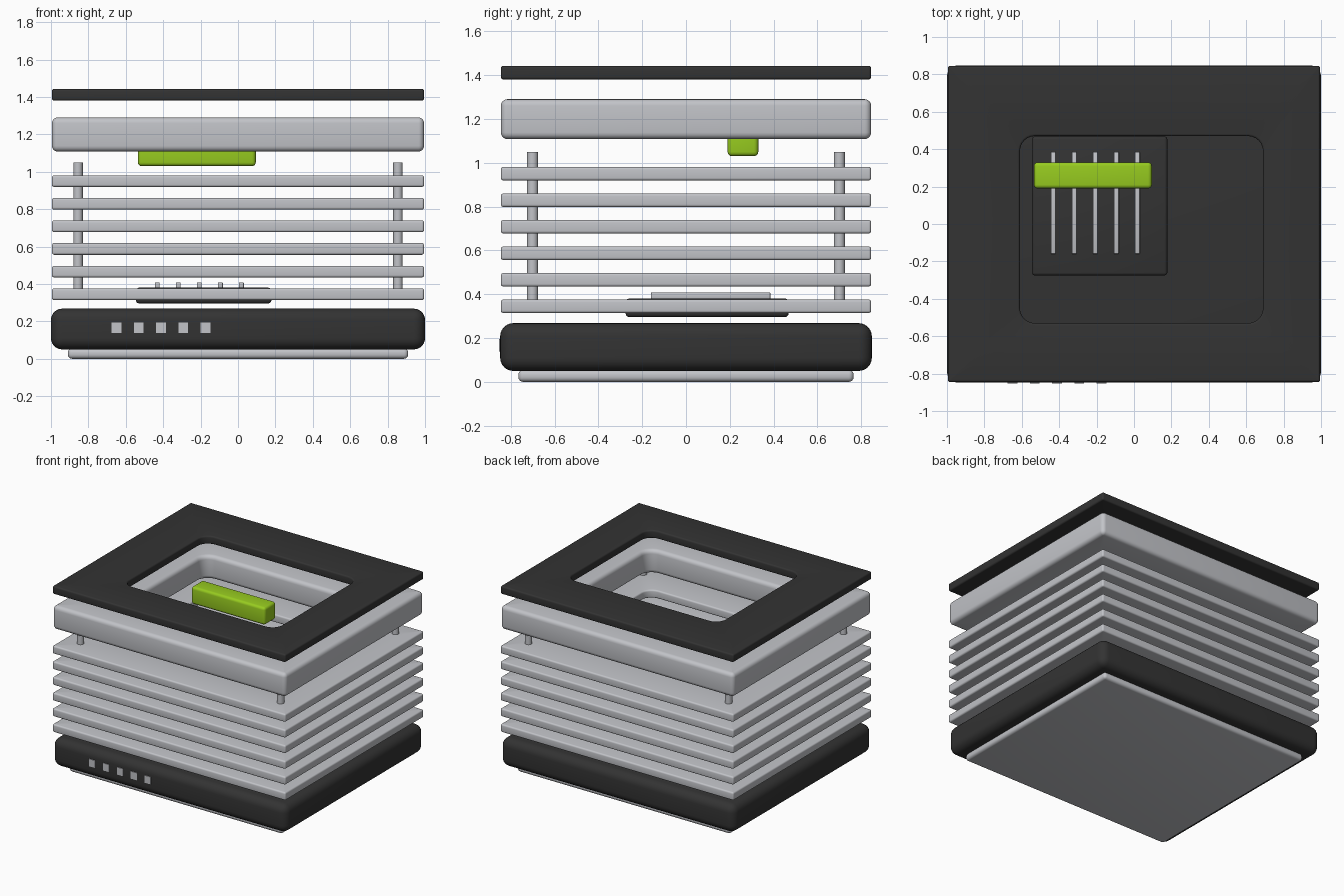
import bpy, bmesh, math

if "Cube" in bpy.data.objects:
    bpy.data.objects.remove(bpy.data.objects["Cube"])


def material(name, rgb):
    m = bpy.data.materials.new(name)
    m.diffuse_color = (*rgb, 1)
    m.use_nodes = True
    m.node_tree.nodes["Principled BSDF"].inputs["Base Color"].default_value = m.diffuse_color
    return m


DARK = material("charcoal", (0.033, 0.033, 0.033))
GREY = material("light grey", (0.54, 0.55, 0.58))
GREEN = material("lime green", (0.31, 0.60, 0.014))


def finish(name, bm, mat):
    bmesh.ops.recalc_face_normals(bm, faces=bm.faces)
    me = bpy.data.meshes.new(name)
    bm.to_mesh(me)
    bm.free()
    me.materials.append(mat)
    ob = bpy.data.objects.new(name, me)
    bpy.context.collection.objects.link(ob)
    bpy.context.view_layer.objects.active = ob
    bpy.ops.object.select_all(action='DESELECT')
    ob.select_set(True)
    bpy.ops.object.shade_smooth_by_angle(angle=math.radians(35))
    return ob


def box(name, x, y, z, mat, bevel=0.0, segments=4):
    """Box between (min, max) pairs with rounded edges."""
    bm = bmesh.new()
    bmesh.ops.create_cube(bm, size=1)
    for v in bm.verts:
        v.co = [(a + b) / 2 + c * (b - a) for c, (a, b) in zip(v.co, (x, y, z))]
    if bevel:
        bmesh.ops.bevel(bm, geom=bm.edges[:], offset=bevel, segments=segments,
                        profile=0.5, affect='EDGES')
    return finish(name, bm, mat)


def rounded_ring(x, y, z, radius, inset, n=6):
    """Points of a rounded rectangle, shrunk by inset."""
    r = max(radius - inset, 0.002)
    x0, x1, y0, y1 = x[0] + inset, x[1] - inset, y[0] + inset, y[1] - inset
    pts = []
    for k, (cx, cy) in enumerate(((x1 - r, y1 - r), (x0 + r, y1 - r),
                                  (x0 + r, y0 + r), (x1 - r, y0 + r))):
        for i in range(n + 1):
            a = math.pi / 2 * (k + i / n)
            pts.append((cx + r * math.cos(a), cy + r * math.sin(a), z))
    return pts


OPEN_X, OPEN_Y = (-0.61, 0.69), (-0.53, 0.47)


def frame(name, z0, z1, mat, bevel, half=(0.995, 0.845)):
    """Rectangular slab with a rounded window and rounded rims."""
    X, Y = (-half[0], half[0]), (-half[1], half[1])
    # Cross-section side going upward: (inset, height)
    angles = [math.pi / 2 * i / 4 for i in range(5)]
    side = [(bevel * (1 - math.sin(a)), z0 + bevel * (1 - math.cos(a))) for a in angles]
    side += [(bevel * (1 - math.cos(a)), z1 - bevel * (1 - math.sin(a))) for a in angles]
    loops = [rounded_ring(X, Y, z, bevel, i) for i, z in side]
    loops += [rounded_ring(OPEN_X, OPEN_Y, z, 0.08, -i) for i, z in reversed(side)]
    bm = bmesh.new()
    rings = [[bm.verts.new(p) for p in loop] for loop in loops]
    for a, b in zip(rings, rings[1:] + rings[:1]):
        for i in range(len(a)):
            j = (i + 1) % len(a)
            bm.faces.new((a[i], a[j], b[j], b[i]))
    return finish(name, bm, mat)


# Foot and base
box("foot_plate", (-0.91, 0.91), (-0.765, 0.765), (0, 0.055), GREY, 0.022)
box("base", (-1, 1), (-0.848, 0.848), (0.05, 0.268), DARK, 0.06, 6)

# Front sockets
for i in range(5):
    x = -0.65 + 0.119 * i
    box(f"front_socket_{i + 1}", (x - 0.026, x + 0.026), (-0.853, -0.82), (0.138, 0.195), GREY)

# Inner board with contact strips
box("inner_board", (-0.545, 0.178), (-0.275, 0.468), (0.296, 0.38), DARK, 0.015, 3)
for i in range(5):
    x = -0.432 + 0.1125 * i
    box(f"contact_strip_{i + 1}", (x - 0.013, x + 0.013), (-0.16, 0.385), (0.375, 0.408), GREY, 0.004, 2)

# Stacked slabs
for i in range(6):
    z = 0.345 + 0.121 * i
    frame(f"slab_{i + 1}", z - 0.031, z + 0.031, GREY, 0.012)

# Corner posts
for sx in (-1, 1):
    for sy in (-1, 1):
        bm = bmesh.new()
        bmesh.ops.create_cone(bm, cap_ends=True, segments=24, radius1=0.025,
                              radius2=0.025, depth=0.685)
        bmesh.ops.translate(bm, verts=bm.verts, vec=(0.855 * sx, 0.7 * sy, 0.7075))
        finish(f"corner_post_{'left' if sx < 0 else 'right'}_{'front' if sy < 0 else 'back'}", bm, GREY)

# Floating bar, thick upper frame and lid
box("green_bar", (-0.535, 0.095), (0.19, 0.33), (1.03, 1.165), GREEN, 0.02)
frame("upper_frame", 1.108, 1.29, GREY, 0.03)
frame("lid", 1.38, 1.442, DARK, 0.012)
